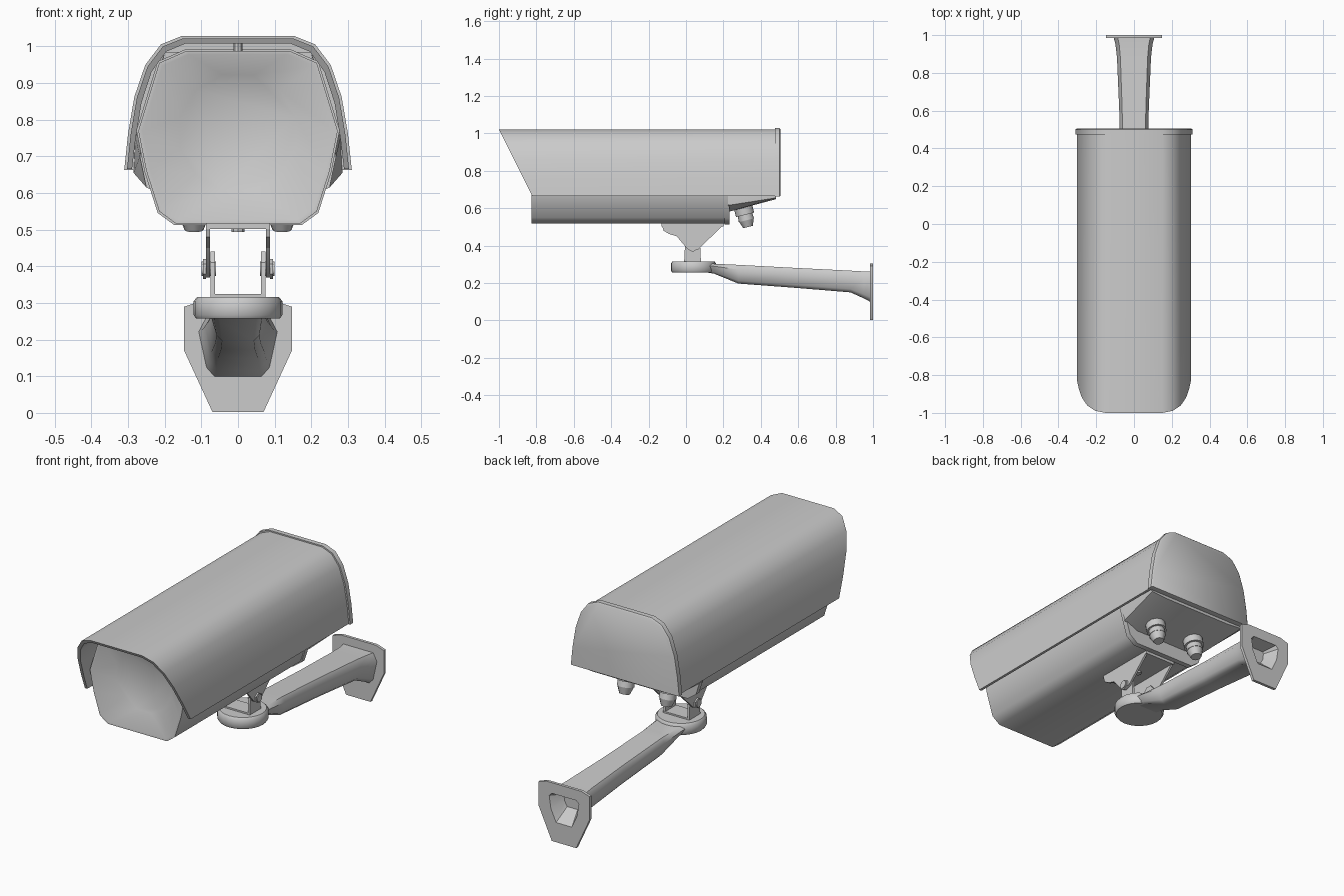
import bpy, bmesh, math
from mathutils import Vector

cube = bpy.data.objects.get("Cube")
if cube:
    bpy.data.objects.remove(cube, do_unlink=True)

grey = bpy.data.materials.new("light_grey_paint")
grey.use_nodes = True
COLOUR = (0.6, 0.6, 0.6, 1)
grey.diffuse_color = COLOUR
grey.node_tree.nodes["Principled BSDF"].inputs["Base Color"].default_value = COLOUR


def finish(obj, name, angle):
    obj.name = name
    obj.data.materials.append(grey)
    bpy.ops.object.select_all(action='DESELECT')
    obj.select_set(True)
    bpy.context.view_layer.objects.active = obj
    bpy.ops.object.shade_smooth_by_angle(angle=math.radians(angle))
    return obj


def loft(name, rings, angle=40, caps=(True, True)):
    """Skin equal-sized closed rings, with optional end caps."""
    bm = bmesh.new()
    loops = [[bm.verts.new(p) for p in ring] for ring in rings]
    n = len(rings[0])
    for a, b in zip(loops, loops[1:]):
        for i in range(n):
            j = (i + 1) % n
            bm.faces.new((a[i], a[j], b[j], b[i]))
    for use, ring in zip(caps, (loops[0], loops[-1])):
        if use:
            bm.faces.new(ring)
    bmesh.ops.recalc_face_normals(bm, faces=bm.faces)
    mesh = bpy.data.meshes.new(name)
    bm.to_mesh(mesh)
    bm.free()
    obj = bpy.data.objects.new(name, mesh)
    bpy.context.collection.objects.link(obj)
    return finish(obj, name, angle)


def mirror(half):
    """Complete a right half profile of (x, z) points."""
    return half + [(-x, z) for x, z in reversed(half)]


def section(profile, y, scale=1, centre=0.76):
    return [(x * scale, y, centre + (z - centre) * scale) for x, z in profile]


def slab(name, outline, x0, x1):
    """Extrude a (y, z) outline along x."""
    return loft(name, [[(x, y, z) for y, z in outline] for x in (x0, x1)], 30)


def rod(name, start, direction, length, r1, r2, sides=16):
    d = Vector(direction).normalized()
    bpy.ops.mesh.primitive_cone_add(
        vertices=sides, radius1=r1, radius2=r2, depth=length,
        location=Vector(start) + d * length / 2,
        rotation=d.to_track_quat('Z', 'Y').to_euler())
    return finish(bpy.context.object, name, 40)


# Sun hood: an open arch with a raked front edge
hood = mirror([(.303, .665), (.293, .76), (.276, .86), (.247, .945),
               (.205, 1.0), (.15, 1.022)])
inner = [(x * .955, max(.665, z - .014)) for x, z in hood]
shell = hood + inner[::-1]
front = [(x, -1 + (1.022 - z) * .5, z) for x, z in shell]
loft("sun_hood", [front, section(shell, .49)], 42)
rod("hood_screw", (0, -.8, .985), (0, 0, 1), .03, .012, .012, 8)

# Closed rear cap
cap = [(x, max(z, .652)) for x, z in hood]
loft("rear_cap", [section(cap, .475, 1.025), section(cap, .5, 1.025),
                  section(cap, .506, 1.0)], 42)

# Camera housing with a funnel-shaped bezel around the window
body = mirror([(.17, .517), (.215, .55), (.25, .66), (.272, .77),
               (.215, .955), (.14, .988)])
window = []
for i in range(12):
    a = math.radians(-90 + (i + .5) * 30)
    window.append((.163 * math.cos(a), .765 + .163 * math.sin(a)))
loft("housing", [section(body, .22), section(body, -.825), section(body, -.825, .96),
                 section(window, -.77)], 45)
loft("housing_rear_rim", [section(body, .205, 1.02), section(body, .232, 1.02)])

# Tail section with a sloping underside
tail_front = mirror([(.17, .58), (.25, .615), (.268, .7), (.2, .985)])
tail_back = mirror([(.2, .648), (.285, .655), (.28, .75), (.2, .985)])
loft("tail", [section(tail_front, .225), section(tail_back, .48)])

# Cable glands and mounting bracket sides, one of each per side
axis = Vector((0, .25, -1)).normalized()
for s, side in ((1, "left"), (-1, "right")):
    base = Vector((s * .12, .305, .608))
    for part, at, length, r1, r2 in (("collar", 0, .045, .05, .05),
                                     ("nut", .045, .03, .04, .042),
                                     ("tip", .075, .037, .04, .026)):
        rod(f"{side}_gland_{part}", base + axis * at, axis, length, r1, r2, 12)
    slab(f"{side}_bracket_plate",
         [(-.13, .515), (-.12, .48), (-.09, .462), (-.05, .45), (.005, .385),
          (.03, .37), (.065, .38), (.19, .5), (.2, .515)], s * .077, s * .088)
    slab(f"{side}_yoke_plate",
         [(-.01, .312), (.08, .312), (.075, .41), (.05, .44), (.02, .44), (-.005, .41)],
         s * .063, s * .075)
    rod(f"{side}_pivot_bolt", (s * .06, .035, .393), (s, 0, 0), .04, .02, .02, 10)
    rod(f"{side}_pivot_nut", (s * .088, .035, .393), (s, 0, 0), .008, .027, .027, 6)

slab("bracket_top_plate", [(-.13, .502), (.2, .502), (.2, .52), (-.13, .52)], -.088, .088)
slab("yoke_base", [(-.01, .308), (.08, .308), (.08, .324), (-.01, .324)], -.075, .075)
rod("bracket_screw", (0, .03, .505), (0, 0, -1), .012, .018, .018, 8)

# Round pad at the end of the wall arm
pad = []
for z, r in ((.257, .114), (.267, .121), (.305, .121), (.316, .112)):
    pad.append([(r * math.cos(i * math.pi / 12), .04 + r * math.sin(i * math.pi / 12), z)
                for i in range(24)])
loft("arm_pad", pad, 50)

# Wall arm: chamfered section tapering toward the bottom
rings = []
for y, w, low, high in ((.06, .09, .265, .306), (.15, .082, .25, .303),
                        (.28, .073, .197, .297), (.6, .078, .173, .28),
                        (.88, .09, .15, .266), (.95, .098, .118, .262),
                        (.988, .108, .098, .262)):
    h = high - low
    half = [(w * .6, low), (w * .8, low + h * .15), (w, high - h * .25), (w * .8, high)]
    rings.append([(x, y, z) for x, z in mirror(half)])
loft("wall_arm", rings, 45, (True, False))

# Wall flange with a hollow back
plate = mirror([(.07, .003), (.147, .17), (.147, .29), (.1, .305)])
hole = mirror([(.045, .105), (.075, .17), (.085, .235), (.07, .25)])
pocket = mirror([(.03, .165), (.045, .19), (.05, .225), (.045, .235)])
loft("wall_flange", [section(hole, .985), section(plate, .985), section(plate, 1.0),
                     section(hole, 1.0), section(pocket, .93)], 30, (False, True))
